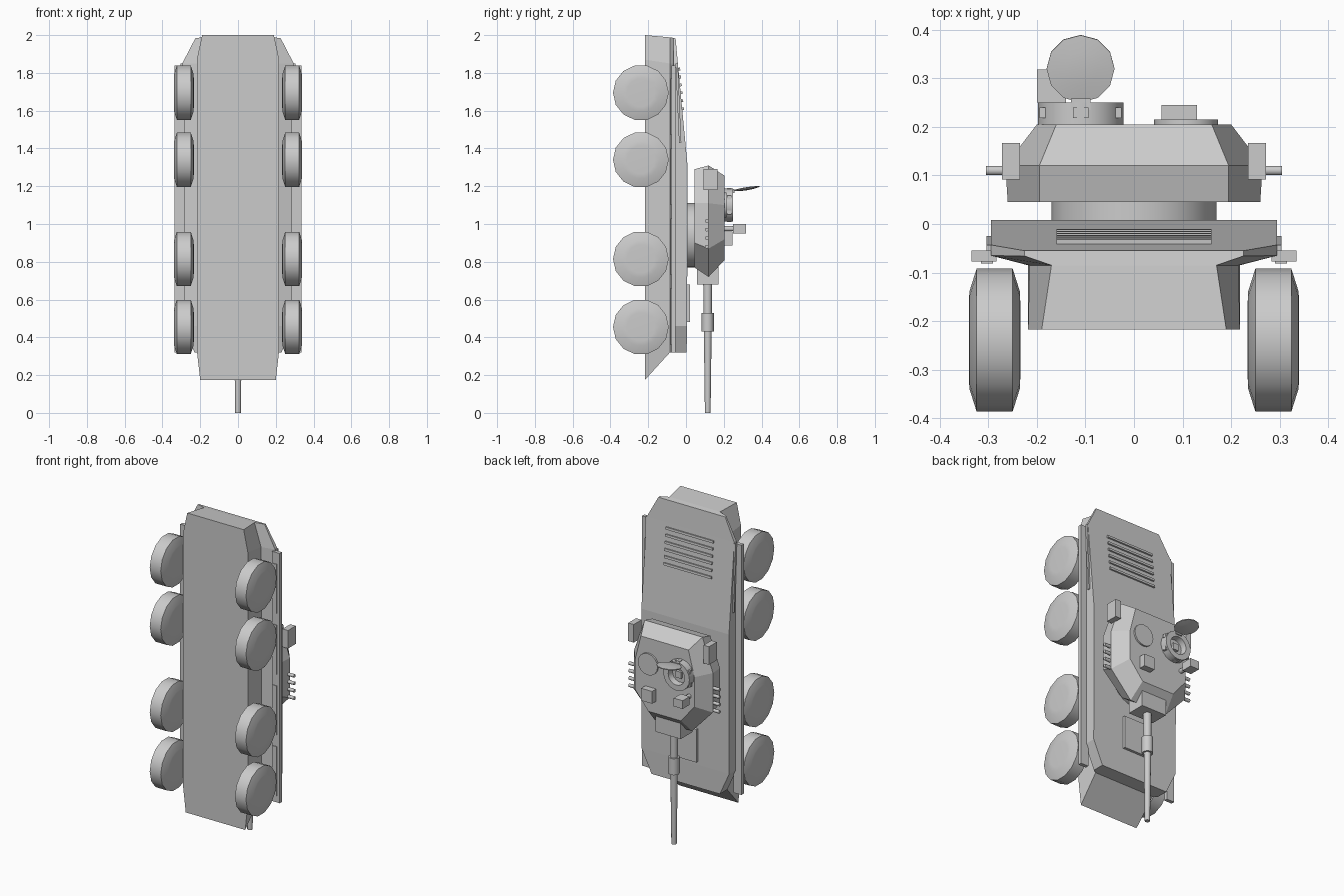
import bpy, bmesh, math
from mathutils import Matrix, Vector

if "Cube" in bpy.data.objects:
    bpy.data.objects.remove(bpy.data.objects["Cube"])

paint = bpy.data.materials.new("plain grey")
paint.diffuse_color = (0.6, 0.6, 0.6, 1)
paint.use_nodes = True
paint.node_tree.nodes["Principled BSDF"].inputs["Base Color"].default_value = paint.diffuse_color


def finish(bm, name, smooth=False):
    bmesh.ops.recalc_face_normals(bm, faces=bm.faces)
    me = bpy.data.meshes.new(name)
    bm.to_mesh(me)
    bm.free()
    me.materials.append(paint)
    ob = bpy.data.objects.new(name, me)
    bpy.context.collection.objects.link(ob)
    if smooth:
        bpy.ops.object.select_all(action='DESELECT')
        ob.select_set(True)
        bpy.context.view_layer.objects.active = ob
        bpy.ops.object.shade_smooth_by_angle(angle=math.radians(40))
    return ob


def box(name, x, y, z, tilt=0):
    """Box from (min, max) ranges, optionally tilted about x."""
    bm = bmesh.new()
    mid = [(a + b) / 2 for a, b in (x, y, z)]
    size = [b - a for a, b in (x, y, z)]
    bmesh.ops.create_cube(bm, size=1, matrix=Matrix.Translation(mid)
                          @ Matrix.Rotation(tilt, 4, 'X') @ Matrix.Diagonal((*size, 1)))
    return finish(bm, name)


def both(name, x, y, z, tilt=0):
    box(name + "_right", x, y, z, tilt)
    box(name + "_left", (-x[1], -x[0]), y, z, tilt)


def loft(name, rings, caps):
    bm = bmesh.new()
    vs = [[bm.verts.new(p) for p in r] for r in rings]
    n = len(vs[0])
    for a, b in zip(vs, vs[1:]):
        for i in range(n):
            bm.faces.new((a[i], a[(i + 1) % n], b[(i + 1) % n], b[i]))
    for end in (vs[0], vs[-1]):
        for c in caps:
            bm.faces.new([end[i] for i in c])
    return finish(bm, name)


def lathe(name, profile, origin, axis, n):
    """Revolve (radius, distance) points about an axis; radius 0 closes the end."""
    bm = bmesh.new()
    rot = Vector((0, 0, 1)).rotation_difference(Vector(axis)).to_matrix()
    rings = []
    for r, d in profile:
        count = n if r else 1
        rings.append([bm.verts.new(Vector(origin) + rot @ Vector(
            (r * math.cos(2 * math.pi * i / n), r * math.sin(2 * math.pi * i / n), d)))
            for i in range(count)])
    for a, b in zip(rings, rings[1:]):
        for i in range(n):
            j = (i + 1) % n
            f = [a[i % len(a)], a[j % len(a)], b[j % len(b)], b[i % len(b)]]
            bm.faces.new(list(dict.fromkeys(f)))
    return finish(bm, name, True)


def cyl(name, r, length, origin, axis, n):
    return lathe(name, [(0, 0), (r, 0), (r, length), (0, length)], origin, axis, n)


# hull: sections along z, each with bottom, waist, sponson and deck points
def hull_ring(half):
    return half + [(-x, y, z) for x, y, z in reversed(half)]

sections = [
    [(.20, -.217, .175), (.205, -.085, .32), (.23, -.07, .32), (.23, .003, .32)],
    [(.218, -.217, .33), (.218, -.085, .46), (.295, -.065, .46), (.295, .006, .46)],
    [(.218, -.217, 1.31), (.218, -.085, 1.31), (.295, -.065, 1.31), (.295, .008, 1.31)],
    [(.218, -.217, 1.87), (.215, -.085, 1.85), (.295, -.065, 1.85), (.295, -.043, 1.85)],
    [(.19, -.217, 2.0), (.17, -.085, 1.988), (.225, -.066, 1.985), (.225, -.055, 1.983)]]
loft("hull", [hull_ring(s) for s in sections], [(0, 1, 6, 7), (1, 2, 3, 4, 5, 6)])

# side rails, flaps and exhaust strips
both("side_rail", (.283, .335), (-.077, -.055), (.32, 1.84))
for k in range(4):
    both(f"rail_flap_{k}", (.29, .315), (-.081, -.076), (.36 + .37 * k, .66 + .37 * k))
both("side_strip", (.29, .304), (-.046, -.034), (1.43, 1.85), math.radians(2.5))

# engine deck louvres
slope = math.atan2(.063, .673)
for k in range(6):
    z = 1.61 + .042 * k
    y = .008 - (z - 1.31) * math.tan(slope)
    box(f"louvre_{k}", (-.16, .16), (y - .006, y + .009), (z - .007, z + .007), slope)

# driver hatch
box("driver_hatch", (-.085, .085), (0, .022), (.48, .68))

# wheels
tyre = [(0, -.053), (.075, -.053), (.1, -.052), (.1475, -.037),
        (.1475, .037), (.1, .052), (.075, .053), (0, .053)]
for z in (1.695, 1.34, .815, .455):
    for s in (-1, 1):
        w = lathe("wheel", [(r, d) for r, d in tyre], (0, 0, 0), (0, 0, 1), 14)
        # local x points to -y, wheel axis along x
        w.matrix_world = Matrix.Translation((s * .287, -.239, z)) @ Matrix(
            ((0, 0, 1, 0), (1, 0, 0, 0), (0, 1, 0, 0), (0, 0, 0, 1)))

# turret
cyl("turret_ring", .17, .042, (0, .005, .94), (0, 1, 0), 24)


def turret_ring(y, xf, zf, xs, z1, z2, xr, zr):
    half = [(xf, y, zf), (xs, y, z1), (xs, y, z2), (xr, y, zr)]
    return half + [(-x, b, z) for x, b, z in reversed(half)]

loft("turret", [turret_ring(.045, .125, .77, .26, .90, 1.11, .195, 1.29),
                turret_ring(.12, .125, .72, .265, .87, 1.11, .195, 1.31),
                turret_ring(.205, .11, .81, .2, .92, 1.10, .16, 1.255)],
     [tuple(range(8))])

# gun
box("mantlet", (-.085, .085), (.058, .172), (.68, .82))
lathe("gun_barrel", [(0, 0), (.015, 0), (.024, .7), (0, .7)], (0, .115, 0), (0, 0, 1), 12)
cyl("barrel_sleeve", .032, .1, (0, .115, .43), (0, 0, 1), 12)

# commander's cupola with open lid
c = (-.11, .2, 1.10)
lathe("cupola", [(0, 0), (.088, 0), (.088, .05), (.055, .05), (.05, .015), (0, .015)],
      c, (0, 1, 0), 20)
box("cupola_seat", (-.128, -.092), (.21, .23), (1.08, 1.12))
for a in range(6):
    t = math.radians(30 + 60 * a)
    x, z = c[0] + .079 * math.cos(t), c[2] + .079 * math.sin(t)
    box(f"periscope_{a}", (x - .016, x + .016), (.218, .24), (z - .011, z + .011))
lathe("cupola_lid", [(0, -.009), (.035, -.007), (.07, -.002), (.07, .003), (.035, .007), (0, .008)],
      (-.11, .32, 1.187), (0, -.16, 1), 12)
box("lid_hinge", (-.13, -.09), (.235, .258), (1.165, 1.186))

# loader hatch and sights
cyl("loader_hatch", .066, .013, (.107, .202, 1.10), (0, 1, 0), 16)
box("gunner_sight", (.057, .13), (.2, .245), (.885, .96))
box("periscope_head", (-.2, -.14), (.25, .318), (.95, 1.0))
cyl("periscope_stem", .014, .06, (-.165, .195, .975), (0, 1, 0), 10)

# turret side boxes and smoke dischargers
both("stowage_box", (.235, .272), (.092, .167), (1.18, 1.29))
for z in (.88, .925, .97, 1.015):
    for s in (-1, 1):
        cyl("smoke_tube", .01, .075, (s * .23, .11, z), (s, 0, 0), 10)
